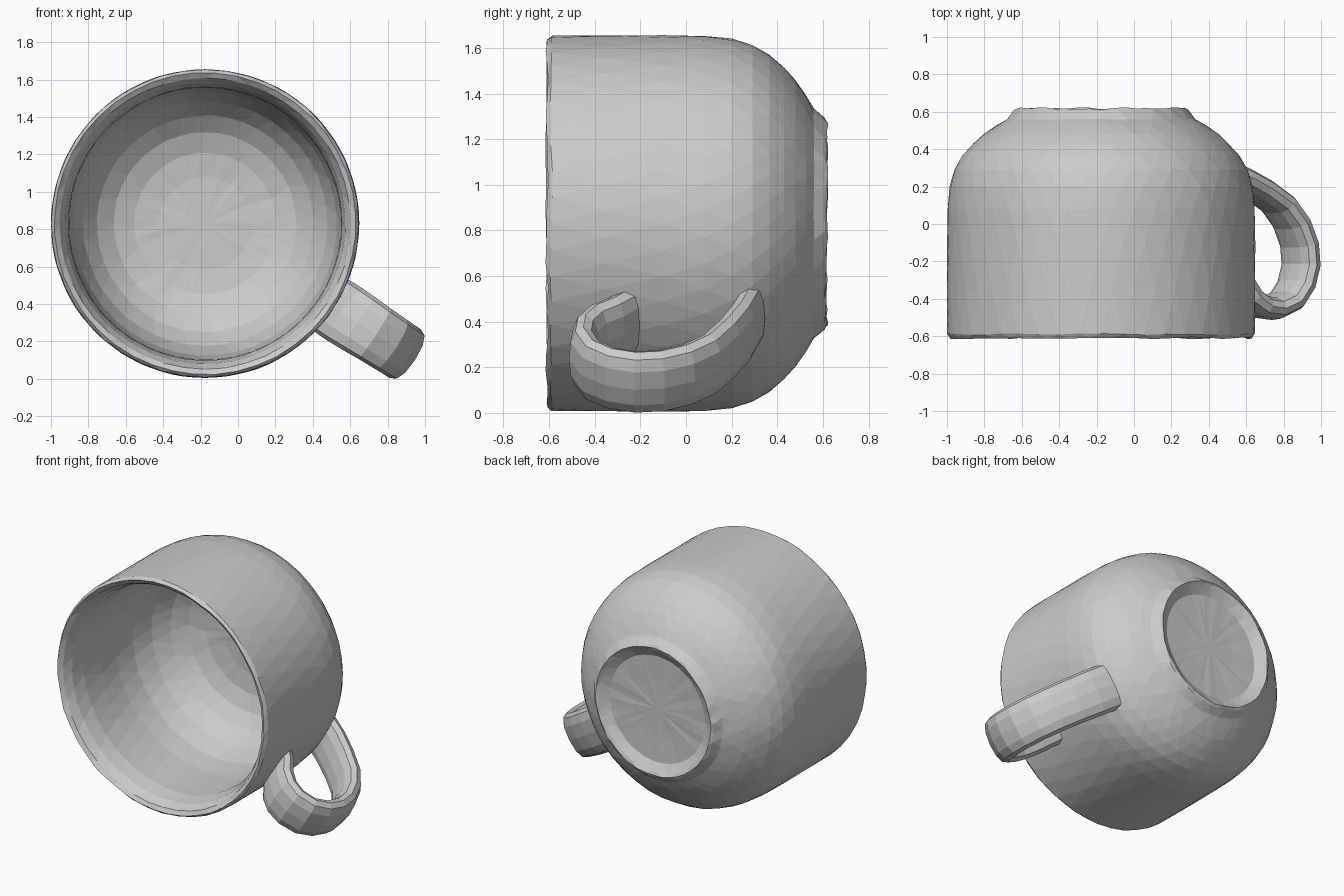
import bpy, bmesh, math, random
from mathutils import Vector

if "Cube" in bpy.data.objects:
    bpy.data.objects.remove(bpy.data.objects["Cube"])

random.seed(4)
CX, CZ = -0.176, 0.83          # axis of the mug, running along y
SEG = 44

clay = bpy.data.materials.new("plain grey")
clay.diffuse_color = (0.6, 0.6, 0.6, 1)
clay.use_nodes = True
clay.node_tree.nodes["Principled BSDF"].inputs["Base Color"].default_value = clay.diffuse_color


def finish(bm, name):
    bmesh.ops.recalc_face_normals(bm, faces=bm.faces)
    bmesh.ops.triangulate(bm, faces=bm.faces)
    me = bpy.data.meshes.new(name)
    bm.to_mesh(me)
    bm.free()
    me.materials.append(clay)
    ob = bpy.data.objects.new(name, me)
    bpy.context.collection.objects.link(ob)
    return ob


def bridge(bm, a, b):
    n = len(a)
    for i in range(n):
        bm.faces.new((a[i], a[(i + 1) % n], b[(i + 1) % n], b[i]))


# Mug body: (y, radius) from the floor inside, over the rim, to the foot recess
profile = [(0.45, 0.25), (0.435, 0.38), (0.395, 0.49), (0.325, 0.58), (0.22, 0.655),
           (0.08, 0.705), (-0.08, 0.725), (-0.25, 0.729), (-0.43, 0.733), (-0.53, 0.752),
           (-0.59, 0.78), (-0.61, 0.808), (-0.59, 0.824), (-0.35, 0.826),
           (-0.1, 0.826), (0.08, 0.824), (0.2, 0.812), (0.29, 0.786),
           (0.365, 0.742), (0.43, 0.685), (0.48, 0.63), (0.525, 0.565), (0.56, 0.505),
           (0.605, 0.468), (0.618, 0.45), (0.605, 0.43), (0.57, 0.375), (0.565, 0.2)]
bm = bmesh.new()
rings = []
for k, (y, r) in enumerate(profile):
    ring = []
    rough = 0.006 if k in (10, 11, 12, 23, 24) else 0.002   # worn rim and foot
    for i in range(SEG):
        a = 2 * math.pi * (i + 0.5 * (k % 2)) / SEG
        rr = r - random.uniform(0, 0.003)
        yy = y + random.uniform(-rough, rough)
        ring.append(bm.verts.new((CX + rr * math.cos(a), yy, CZ + rr * math.sin(a))))
    if rings:
        bridge(bm, rings[-1], ring)
    rings.append(ring)
for ring, y in ((rings[0], 0.452), (rings[-1], 0.565)):
    c = bm.verts.new((CX, y, CZ))
    for i in range(SEG):
        bm.faces.new((ring[i], ring[(i + 1) % SEG], c))
finish(bm, "mug_body")

# Handle: flat rounded band swept along a hooked path of (radius, y, half width)
ang = math.radians(-33)
out = Vector((math.cos(ang), 0, math.sin(ang)))
side = Vector((-math.sin(ang), 0, math.cos(ang)))
path = [(0.785, -0.25, 0.165), (0.85, -0.31, 0.168), (0.91, -0.39, 0.168),
        (0.99, -0.44, 0.165), (1.08, -0.45, 0.16), (1.18, -0.41, 0.157),
        (1.245, -0.325, 0.155), (1.275, -0.22, 0.155), (1.265, -0.11, 0.155),
        (1.215, 0.005, 0.155), (1.13, 0.105, 0.155), (1.0, 0.185, 0.157),
        (0.87, 0.245, 0.16), (0.74, 0.285, 0.16)]
pts = [Vector((CX, 0, CZ)) + out * r + Vector((0, y, 0)) for r, y, w in path]
bm = bmesh.new()
last = None
N = 12
for k, p in enumerate(pts):
    t = (pts[min(k + 1, len(pts) - 1)] - pts[max(k - 1, 0)]).normalized()
    nrm = t.cross(side)
    ring = []
    for i in range(N):
        a = 2 * math.pi * i / N
        c, s = math.cos(a), math.sin(a)
        u = math.copysign(abs(c) ** 0.85, c) * 0.064
        v = math.copysign(abs(s) ** 0.85, s) * path[k][2]
        ring.append(bm.verts.new(p + nrm * u + side * v))
    if last:
        bridge(bm, last, ring)
    else:
        bm.faces.new(ring)
    last = ring
bm.faces.new(last)
finish(bm, "handle")
